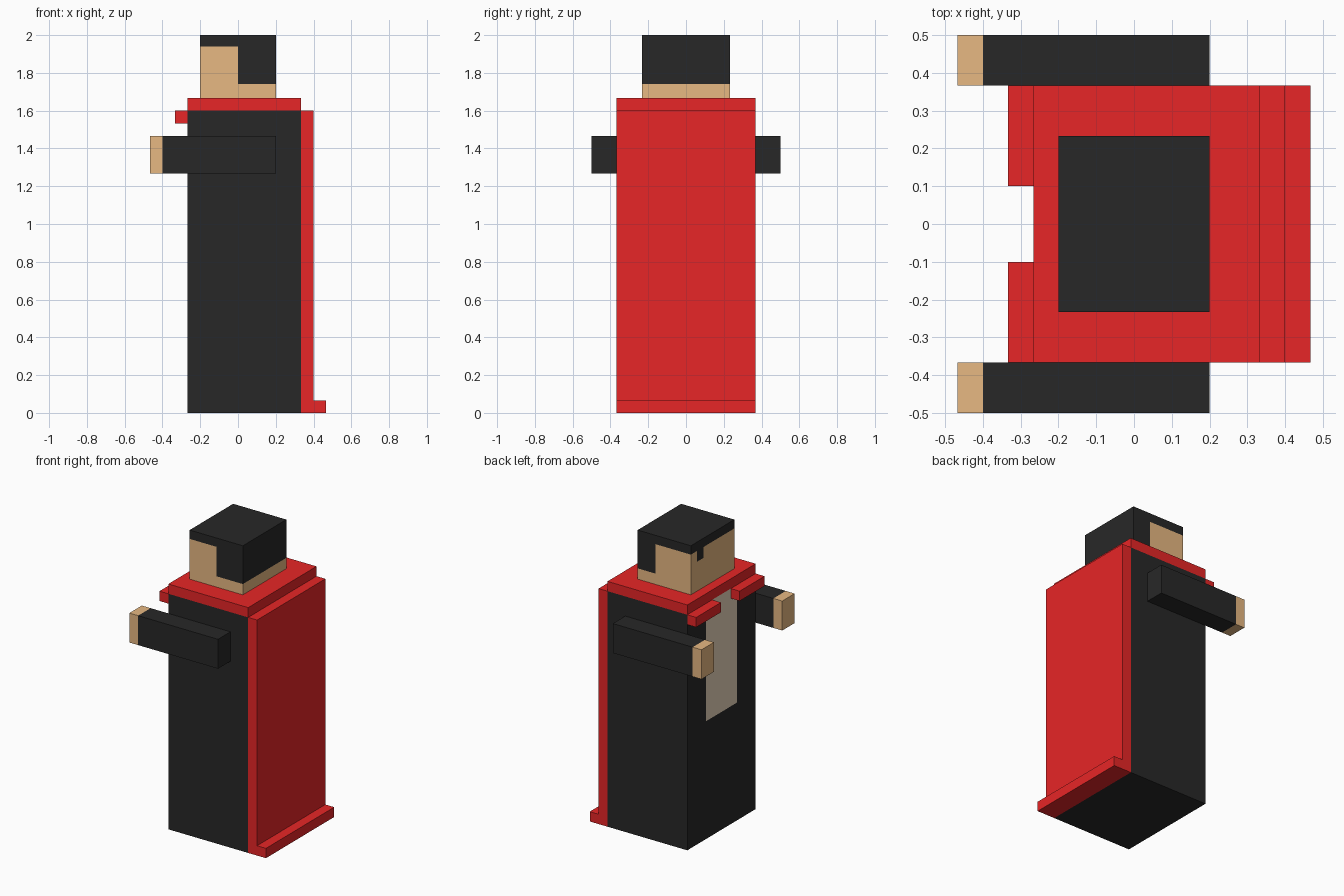
import bpy, bmesh
from mathutils import Vector

if "Cube" in bpy.data.objects:
    bpy.data.objects.remove(bpy.data.objects["Cube"])

U = 1 / 15  # block size of the model


def material(name, rgb):
    m = bpy.data.materials.new(name)
    lin = [((c / 255 + 0.055) / 1.055) ** 2.4 for c in rgb]
    m.diffuse_color = (*lin, 1)
    m.use_nodes = True
    m.node_tree.nodes["Principled BSDF"].inputs["Base Color"].default_value = m.diffuse_color
    return m


DARK = material("dark cloth", (39, 39, 39))
RED = material("red cloth", (233, 38, 39))
SKIN = material("skin", (233, 186, 131))
SHIRT = material("shirt", (233, 214, 188))


def box(name, lo, hi, mats, cuts=(), rule=None):
    """Box between two corners (in blocks), sliced at (axis, value) and coloured by rule(centre, normal)."""
    lo, hi = Vector(lo) * U, Vector(hi) * U
    bm = bmesh.new()
    bmesh.ops.create_cube(bm, size=1)
    for v in bm.verts:
        v.co = Vector([(lo[i] + hi[i]) / 2 + v.co[i] * (hi[i] - lo[i]) for i in range(3)])
    for axis, value in cuts:
        normal = Vector((0, 0, 0))
        normal[axis] = 1
        bmesh.ops.bisect_plane(bm, geom=bm.verts[:] + bm.edges[:] + bm.faces[:],
                               plane_co=normal * value, plane_no=normal)
    bm.normal_update()
    if rule:
        for f in bm.faces:
            f.material_index = rule(f.calc_center_median(), f.normal)
    me = bpy.data.meshes.new(name)
    bm.to_mesh(me)
    bm.free()
    for m in mats:
        me.materials.append(m)
    ob = bpy.data.objects.new(name, me)
    bpy.context.collection.objects.link(ob)
    return ob


# Robe with a shirt panel on its -x face
def robe_rule(c, n):
    return int(n.x < -0.5 and abs(c.y) < 2.5 * U and c.z > 12 * U)


box("robe", (-4, -5.5, 0), (5, 5.5, 24), [DARK, SHIRT],
    [(1, -2.5 * U), (1, 2.5 * U), (2, 12 * U)], robe_rule)

# Cape, its hem and the collar
box("cape", (5, -5.5, 0), (6, 5.5, 24), [RED])
box("cape_hem", (6, -5.5, 0), (7, 5.5, 1), [RED])
box("collar", (-4, -5.5, 24), (5, 5.5, 25), [RED])

# Head: hair covers the crown, the back and part of the sides
CROWN, NAPE = 1.94, 1.74


def head_rule(c, n):
    if n.z > 0.5 or c.z > CROWN:
        return 1
    if n.z < -0.5 or c.z < NAPE:
        return 0
    if n.x > 0.5:
        return 1
    if n.y < -0.5:
        return int(c.x > 0)
    if n.y > 0.5:
        return int(c.x > U)
    # small lock of hair on the forehead
    return int(1.5 * U < c.y < 2.5 * U and c.z > 28 * U)


box("head", (-3, -3.5, 25), (3, 3.5, 30), [SKIN, DARK],
    [(0, 0), (0, U), (1, 1.5 * U), (1, 2.5 * U), (2, NAPE), (2, CROWN), (2, 28 * U)], head_rule)

# Collar flaps, sleeves and hands on both sides
for side, s in (("left", 1), ("right", -1)):
    def pair(name, x0, x1, ya, yb, z0, z1, mat):
        y0, y1 = sorted((s * ya, s * yb))
        box(f"{side}_{name}", (x0, y0, z0), (x1, y1, z1), [mat])
    pair("collar_flap", -5, -4, 1.5, 5.5, 23, 24, RED)
    pair("sleeve", -6, 3, 5.5, 7.5, 19, 22, DARK)
    pair("hand", -7, -6, 5.5, 7.5, 19, 22, SKIN)
